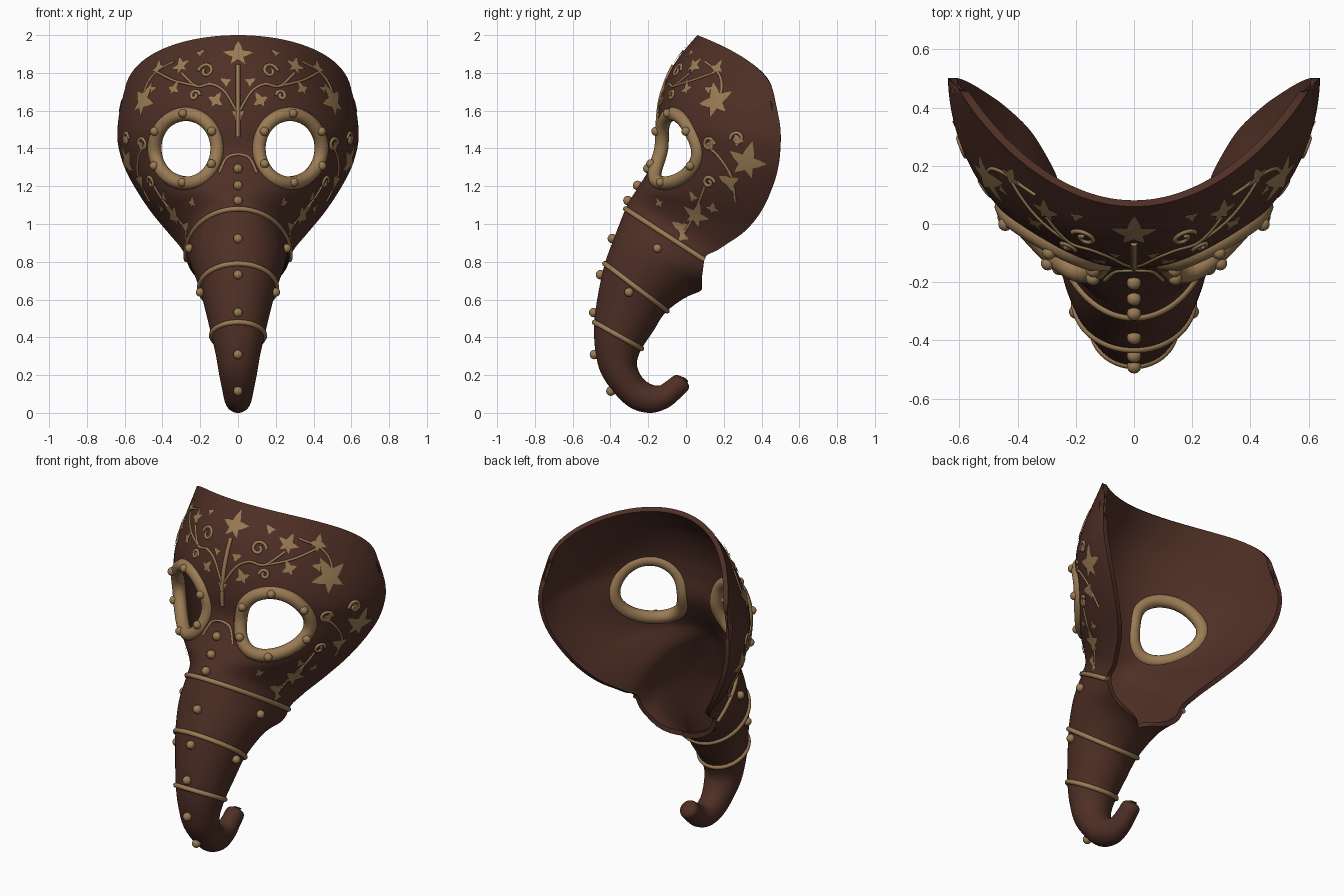
import bpy, bmesh, math
from mathutils import Vector
from mathutils.bvhtree import BVHTree

if "Cube" in bpy.data.objects:
    bpy.data.objects.remove(bpy.data.objects["Cube"])


def material(name, rgb):
    m = bpy.data.materials.new(name)
    m.use_nodes = True
    m.diffuse_color = (*rgb, 1)
    bsdf = m.node_tree.nodes["Principled BSDF"]
    bsdf.inputs["Base Color"].default_value = (*rgb, 1)
    bsdf.inputs["Roughness"].default_value = 0.7
    return m


LEATHER = material("dark brown leather", (0.078, 0.029, 0.019))
GOLD = material("dull gold", (0.33, 0.2, 0.09))


def finish(name, data, mat, mirror=False, thickness=0):
    """Bake modifiers into a plain mesh object and shade it."""
    raw = bpy.data.objects.new(name + "_raw", data)
    bpy.context.collection.objects.link(raw)
    if thickness:
        mod = raw.modifiers.new("shell", "SOLIDIFY")
        mod.thickness, mod.offset = thickness, -1
    if mirror:
        raw.modifiers.new("mirror", "MIRROR").use_mirror_merge = False
    deps = bpy.context.evaluated_depsgraph_get()
    mesh = bpy.data.meshes.new_from_object(raw.evaluated_get(deps))
    bpy.data.objects.remove(raw)
    obj = bpy.data.objects.new(name, mesh)
    bpy.context.collection.objects.link(obj)
    mesh.materials.clear()
    mesh.materials.append(mat)
    bpy.ops.object.select_all(action="DESELECT")
    obj.select_set(True)
    bpy.context.view_layer.objects.active = obj
    bpy.ops.object.shade_smooth_by_angle(angle=math.radians(50))
    return obj


def smooth_path(pts, n):
    """Catmull-Rom samples through tuples of any length."""
    p = [pts[0], *pts, pts[-1]]
    out = []
    for i in range(1, len(p) - 2):
        for k in range(n):
            t = k / n
            out.append([b + t / 2 * (c - a + t * (2 * a - 5 * b + 4 * c - d + t * (3 * (b - c) + d - a)))
                        for a, b, c, d in zip(*p[i - 1:i + 3])])
    return out + [list(pts[-1])]


# Mask sections: front y, z; side (or centre) y, z; half width
ROWS = [
    (.06, 2, .47, 1.64, .605), (-.06, 1.85, .49, 1.57, .628), (-.13, 1.68, .5, 1.5, .638),
    (-.15, 1.53, .5, 1.42, .635), (-.15, 1.4, .49, 1.31, .605), (-.195, 1.29, .46, 1.2, .55),
    (-.25, 1.2, .4, 1.07, .465), (-.275, 1.16, .31, .96, .375), (-.295, 1.13, .18, .87, .3),
    (-.32, 1.08, .05, .84, .275), (-.36, .98, -.09, .81, .258), (-.39, .9, -.175, .765, .238),
    (-.43, .79, -.265, .665, .203), (-.465, .63, -.32, .53, .168), (-.485, .48, -.36, .41, .14),
    (-.48, .33, -.37, .3, .116), (-.44, .19, -.345, .205, .1), (-.32, .045, -.27, .11, .08),
    (-.2, 0, -.19, .075, .07), (-.1, .025, -.12, .085, .06), (-.03, .08, -.065, .125, .054),
    (.015, .13, -.02, .165, .048), (.003, .172, -.003, .179, .006)]
STEPS, COLS = 6, 96
SPREAD = {9: .54, 10: .72}   # how far each section wraps round, in half turns
rows = [(*r, SPREAD.get(i, .5 if i < 9 else 1), max(0, 1 - .4 * i)) for i, r in enumerate(ROWS)]
sections = smooth_path(rows, STEPS)


def section_points(sec):
    yc, zc, ym, zm, w, wrap, flare = sec
    pts = []
    for j in range(COLS + 1):
        a = math.pi * min(1, wrap) * (2 * j / COLS - 1)
        c = math.cos(a)
        cy = math.copysign(abs(c) ** (1 + .8 * max(0, flare)), c)
        cz = math.copysign(abs(c) ** (1 - .2 * max(0, flare)), c)
        pts.append(Vector((w * math.sin(a), ym + (yc - ym) * cy, zm + (zc - zm) * cz)))
    return pts


# Face and beak shell
bm = bmesh.new()
grid = [[bm.verts.new(p) for p in section_points(s)] for s in sections]
for up, low in zip(grid, grid[1:]):
    for j in range(COLS):
        bm.faces.new((up[j], low[j], low[j + 1], up[j + 1]))
bm.faces.new(grid[-1][:-1])
bmesh.ops.remove_doubles(bm, verts=bm.verts, dist=0.0004)
bm.normal_update()
surface = BVHTree.FromBMesh(bm)

EYE = Vector((.28, 0, 1.4))
RX, RZ = .168, .183
holes = []
for f in bm.faces:
    c = f.calc_center_median()
    if ((abs(c.x) - EYE.x) / RX) ** 2 + ((c.z - EYE.z) / RZ) ** 2 < 1 and c.y < .3:
        holes.append(f)
bmesh.ops.delete(bm, geom=holes, context="FACES")
shell = bpy.data.meshes.new("mask_shell")
bm.to_mesh(shell)
finish("mask_shell", shell, LEATHER, thickness=.028)


# Surface placement helpers
def front(x, z):
    return surface.ray_cast(Vector((x, -3, z)), Vector((0, 1, 0)))[:2]


def side(y, z):
    return surface.ray_cast(Vector((3, y, z)), Vector((-1, 0, 0)))[:2]


def tangent_point(spot, u, v, lift):
    """Point at (u, v) in the tangent plane, dropped back on the shell."""
    p, n = spot
    right = Vector((0, 0, 1)).cross(n).normalized()
    q, m = surface.find_nearest(p + right * u + n.cross(right) * v)[:2]
    return q + m * lift


def tubes(name, paths, radius, cyclic=False, mirror=False):
    cu = bpy.data.curves.new(name, "CURVE")
    cu.dimensions = "3D"
    cu.bevel_depth, cu.bevel_resolution = radius, 3
    cu.use_fill_caps = True
    for path in paths:
        sp = cu.splines.new("POLY")
        sp.points.add(len(path) - 1)
        for pt, p in zip(sp.points, path):
            pt.co = (*p, 1)
        sp.use_cyclic_u = cyclic
    raw = bpy.data.objects.new(name, cu)
    bpy.context.collection.objects.link(raw)
    mesh = bpy.data.meshes.new_from_object(raw.evaluated_get(bpy.context.evaluated_depsgraph_get()))
    bpy.data.objects.remove(raw)
    return finish(name, mesh, GOLD, mirror)


def rivets(name, spots, radius, mirror=False, lift=.008):
    b = bmesh.new()
    for p, n in spots:
        new = bmesh.ops.create_uvsphere(b, u_segments=14, v_segments=10, radius=radius)["verts"]
        bmesh.ops.translate(b, verts=new, vec=p + n * lift)
    me = bpy.data.meshes.new(name)
    b.to_mesh(me)
    finish(name, me, GOLD, mirror)


def leaves(name, items, mirror=False):
    """Thin lobed plates: spot, radius, turn in degrees, lobes."""
    b = bmesh.new()
    for spot, radius, turn, lobes in items:
        rings, count = 4, lobes * 4
        hub = b.verts.new(tangent_point(spot, 0, 0, .007))
        last = None
        for k in range(1, rings + 1):
            ring = []
            for i in range(count):
                a = math.tau * i / count
                r = radius * (1, .6, .42, .6)[i % 4] * (1 + .25 * math.cos(a)) * k / rings
                t = a + math.radians(turn)
                ring.append(b.verts.new(tangent_point(spot, -r * math.sin(t), r * math.cos(t), .007)))
            for i in range(count):
                j = (i + 1) % count
                b.faces.new((hub, ring[i], ring[j]) if last is None else (last[i], ring[i], ring[j], last[j]))
            last = ring
    me = bpy.data.meshes.new(name)
    b.to_mesh(me)
    finish(name, me, GOLD, mirror)


# Eye rings and their rivets
def eye_spot(deg):
    a = math.radians(deg)
    return front(EYE.x + RX * math.cos(a), EYE.z + RZ * math.sin(a))


ring = [p - n * .008 for p, n in map(eye_spot, range(0, 360, 6))]
tubes("eye_rings", [ring], .037, cyclic=True, mirror=True)
rivets("eye_ring_rivets", [eye_spot(d) for d in range(30, 390, 60)], .024, True, .025)

# Beak bands and rivets
for label, row in (("upper", 9), ("middle", 12), ("lower", 14)):
    pts = section_points(sections[row * STEPS])
    closed = row > 10
    tubes(label + "_beak_band", [pts[:-1] if closed else pts], .014, cyclic=closed)
rivets("beak_ridge_rivets", [front(0, z) for z in (1.29, 1.2, 1.12, .92, .73, .53, .31, .12)], .025)
rivets("beak_side_rivets", [side(-.15, .87), side(-.3, .64)], .024, True)

# Leaf ornaments
leaves("crown_leaf", [(front(0, 1.89), .085, 0, 5), (front(0, 1.58), .04, 180, 3)])
leaves("brow_leaves", [
    (front(.12, 1.65), .045, 30, 4), (front(.3, 1.83), .06, -30, 5), (front(.42, 1.82), .05, -20, 4),
    (front(.34, 1.71), .045, 20, 4), (front(.06, 1.75), .03, -60, 3), (front(.2, 1.9), .03, 40, 3),
    (front(.45, 1.71), .03, 70, 3)], True)
leaves("temple_leaves", [
    (side(.16, 1.64), .105, 20, 5), (side(.32, 1.32), .105, -20, 5), (side(.24, 1.22), .06, 60, 3),
    (side(.28, 1.44), .035, 30, 3), (side(.13, 1.42), .035, -40, 3)], True)
leaves("cheek_leaves", [
    (side(.05, 1.04), .08, -30, 5), (side(-.02, .98), .05, 60, 3), (side(.14, 1.08), .04, -20, 4),
    (front(.24, 1.11), .035, 20, 4), (front(.27, .93), .035, 10, 3), (side(.04, 1.14), .035, 20, 3)], True)

# Vines and scrolls
tubes("brow_stem", [[front(0, 1.84 - .02 * i)[0] for i in range(20)]], .012)


def vine(place, *pts):
    return [place(*q)[0] for q in smooth_path(pts, 8)]


def scroll(spot, radius, hand):
    return [tangent_point(spot, hand * radius * (1 - i / 34) * math.cos(i * .28),
                          radius * (1 - i / 34) * math.sin(i * .28), 0) for i in range(28)]


tubes("vines", [
    vine(front, (.01, 1.6), (.07, 1.7), (.14, 1.74), (.22, 1.73), (.3, 1.8)),
    vine(front, (.22, 1.73), (.34, 1.76), (.42, 1.8)),
    vine(side, (.1, 1.86), (.17, 1.8), (.19, 1.72), (.16, 1.62)),
    vine(side, (.1, 1.42), (.17, 1.36), (.24, 1.25), (.26, 1.12)),
    vine(side, (-.02, .94), (.03, 1.02), (.07, 1.12), (.1, 1.2)),
    vine(front, (0, 1.37), (.06, 1.35), (.1, 1.27))], .007, mirror=True)
tubes("scrolls", [
    scroll(front(.17, 1.81), .045, 1), scroll(front(.23, 1.68), .03, -1),
    scroll(side(.12, 1.42), .04, 1), scroll(side(.27, 1.45), .04, -1),
    scroll(side(.12, 1.22), .035, 1)], .009, mirror=True)
